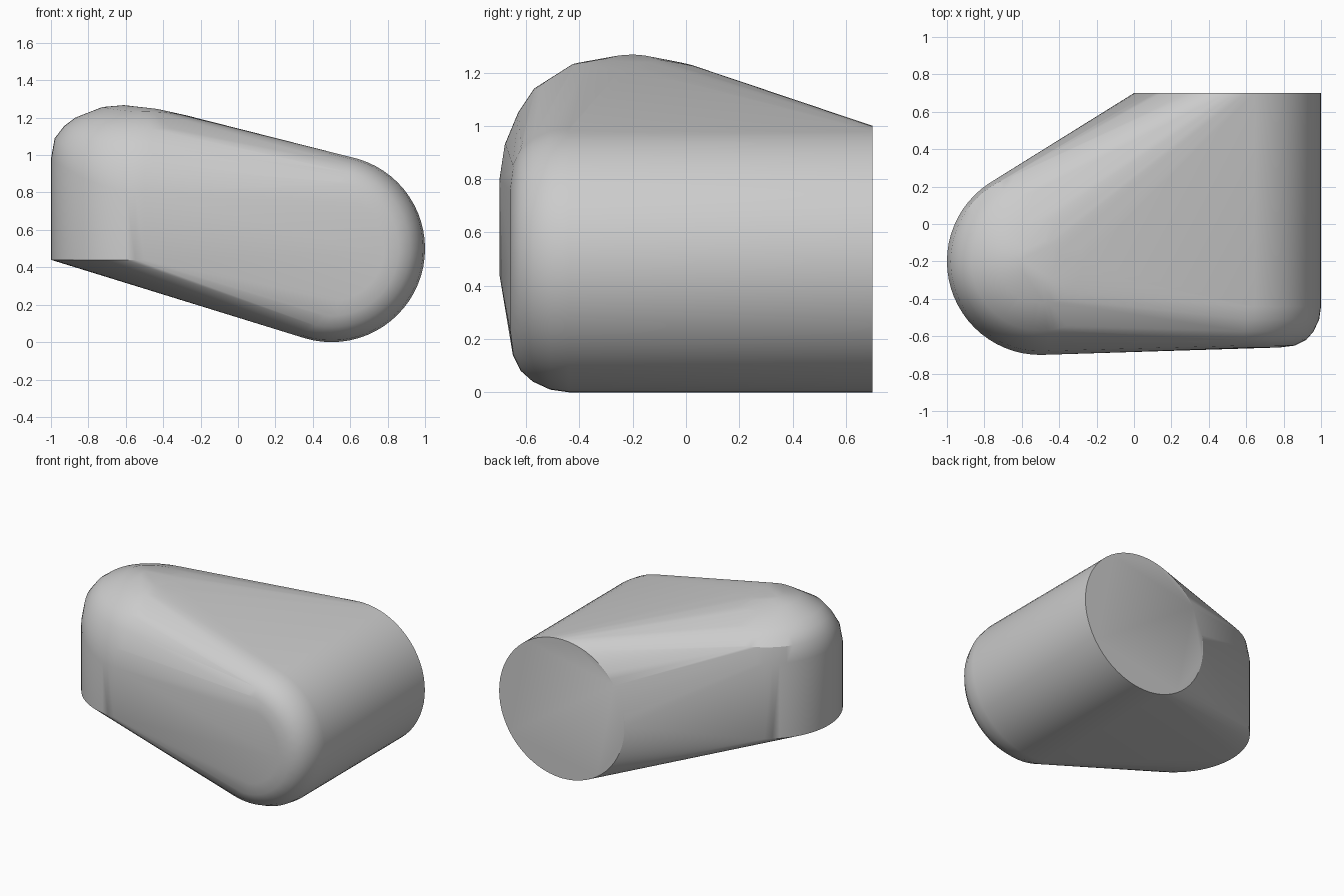
import bpy, bmesh
from math import sin, cos, tau, radians
from mathutils import Vector

cube = bpy.data.objects.get("Cube")
if cube:
    bpy.data.objects.remove(cube, do_unlink=True)

grey = bpy.data.materials.new("plain_grey")
grey.use_nodes = True
colour = (0.6, 0.6, 0.6, 1)
grey.diffuse_color = colour
grey.node_tree.nodes["Principled BSDF"].inputs["Base Color"].default_value = colour

STEPS = 64
bm = bmesh.new()

# Horizontal drum: flat back end, rounded front end (radius, y)
drum = [(0.5, 0.7), (0.5, -0.44), (0.49, -0.51), (0.46, -0.575),
        (0.42, -0.62), (0.36, -0.65), (0.28, -0.66)]
for r, y in drum:
    for i in range(STEPS):
        a = tau * i / STEPS
        bm.verts.new((0.5 + r * cos(a), y, 0.5 + r * sin(a)))

# Upright drum: sharp flat bottom, uneven dome (radius, z, front drop, rear drop)
dome = [(0.5, 0.44, 0, 0), (0.5, 0.98, 0.18, 0), (0.48, 1.09, 0.16, 0),
        (0.43, 1.155, 0.105, 0.02), (0.37, 1.2, 0.06, 0.025),
        (0.225, 1.257, 0.025, 0.03), (0.11, 1.267, 0.015, 0.02)]
for r, z, front, rear in dome:
    for i in range(STEPS):
        a = tau * i / STEPS
        c, s = cos(a), sin(a)
        drop = front * max(0, -s) ** 2 + rear * (max(0, s) ** 2 + 1.5 * max(0, c) ** 2)
        bm.verts.new((-0.5 + r * c, -0.2 + r * s, z - drop))

# Stretch one skin around both drums
hull = bmesh.ops.convex_hull(bm, input=bm.verts[:])
loose = {g for g in hull["geom_interior"] + hull["geom_unused"]
         if isinstance(g, bmesh.types.BMVert)}
bmesh.ops.delete(bm, geom=list(loose), context="VERTS")
bmesh.ops.dissolve_limit(bm, angle_limit=radians(0.3), verts=bm.verts[:], edges=bm.edges[:])
bmesh.ops.recalc_face_normals(bm, faces=bm.faces[:])

mesh = bpy.data.meshes.new("rounded_body")
bm.to_mesh(mesh)
bm.free()
mesh.materials.append(grey)
body = bpy.data.objects.new("rounded_body", mesh)
bpy.context.collection.objects.link(body)

bpy.ops.object.select_all(action="DESELECT")
body.select_set(True)
bpy.context.view_layer.objects.active = body
bpy.ops.object.shade_smooth_by_angle(angle=radians(30))
